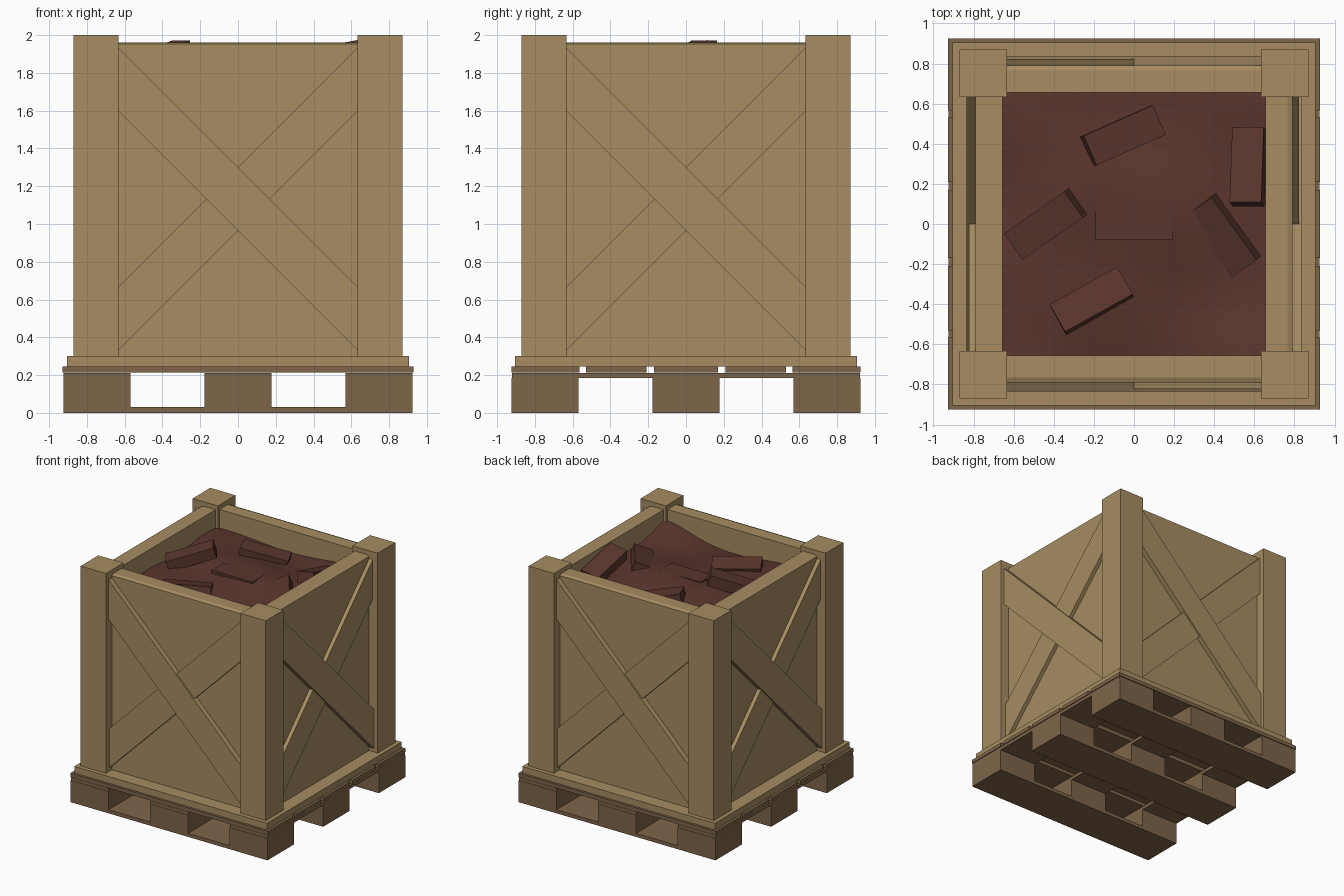
import bpy, bmesh, math
from mathutils import Matrix, Euler, Vector

if "Cube" in bpy.data.objects:
    bpy.data.objects.remove(bpy.data.objects["Cube"])


def mat(name, rgb):
    m = bpy.data.materials.new(name)
    m.diffuse_color = (*rgb, 1)
    m.use_nodes = True
    m.node_tree.nodes["Principled BSDF"].inputs["Base Color"].default_value = m.diffuse_color
    return m


TAN = mat("crate_wood", (0.385, 0.265, 0.122))
BROWN = mat("pallet_wood", (0.212, 0.129, 0.067))
RUST = mat("clay_red", (0.100, 0.036, 0.026))


def finish(bm, name, m):
    bmesh.ops.recalc_face_normals(bm, faces=bm.faces)
    me = bpy.data.meshes.new(name)
    bm.to_mesh(me)
    bm.free()
    me.materials.append(m)
    ob = bpy.data.objects.new(name, me)
    bpy.context.collection.objects.link(ob)
    return ob


def box(name, x0, x1, y0, y1, z0, z1, m):
    bm = bmesh.new()
    bmesh.ops.create_cube(bm, size=1)
    for v in bm.verts:
        v.co = Vector(((x0 + x1) / 2 + v.co.x * (x1 - x0),
                       (y0 + y1) / 2 + v.co.y * (y1 - y0),
                       (z0 + z1) / 2 + v.co.z * (z1 - z0)))
    return finish(bm, name, m)


def prism(name, pts, direction, m, turn):
    # extrude a closed outline, then turn it to one side of the crate
    bm = bmesh.new()
    f = bm.faces.new([bm.verts.new(p) for p in pts])
    r = bmesh.ops.extrude_face_region(bm, geom=[f])
    vs = [g for g in r["geom"] if isinstance(g, bmesh.types.BMVert)]
    bmesh.ops.translate(bm, verts=vs, vec=direction)
    bm.transform(Matrix.Rotation(turn, 4, 'Z'))
    return finish(bm, name, m)


# pallet: bottom runners, blocks, cross boards, top deck
ROWS = [(-0.925, -0.57), (-0.178, 0.178), (0.57, 0.925)]
for a, b in ROWS:
    box("pallet_runner", -0.925, 0.925, a, b, 0, 0.03, BROWN)
    box("pallet_cross_board", a, b, -0.922, 0.922, 0.184, 0.212, BROWN)
    for c, d in ROWS:
        box("pallet_block", a, b, c, d, 0.03, 0.184, BROWN)
for a, b in [(-0.925, -0.565), (-0.53, -0.21), (-0.17, 0.17), (0.21, 0.53), (0.565, 0.925)]:
    box("pallet_deck_board", -0.928, 0.928, a, b, 0.215, 0.246, BROWN)

# crate base and corner posts
box("crate_base", -0.905, 0.905, -0.905, 0.905, 0.246, 0.302, TAN)
for sx in (-1, 1):
    for sy in (-1, 1):
        xs, ys = sorted((0.633 * sx, 0.87 * sx)), sorted((0.633 * sy, 0.87 * sy))
        box("corner_post", *xs, *ys, 0.302, 2.0, TAN)

# four walls with crossed braces, all turned copies of the front
for k in range(4):
    t = k * math.pi / 2
    prof = [(-0.655, 0.302), (-0.79, 0.302), (-0.79, 1.952), (-0.765, 1.962), (-0.655, 1.962)]
    prism("wall_panel", [(-0.68, y, z) for y, z in prof], (1.36, 0, 0), TAN, t)
    for s, y, name in ((1, -0.835, "main_brace"), (-1, -0.823, "cross_brace")):
        pts = [(-0.635 * s, y, 1.935), (0.635 * s, y, 0.665),
               (0.635 * s, y, 0.33), (-0.635 * s, y, 1.60)]
        prism(name, pts, (0, -0.785 - y, 0), TAN, t)

# uneven clay heap
bm = bmesh.new()
bmesh.ops.create_grid(bm, x_segments=36, y_segments=36, size=0.66)
for v in bm.verts:
    x, y = v.co.x, v.co.y
    v.co.z = (1.79 + 0.03 * math.exp(-4 * (x * x + y * y))
              + 0.02 * math.sin(5 * x + 1) * math.cos(4.5 * y)
              + 0.012 * math.sin(9 * y + 4 * x)
              + 0.06 * math.exp(-14 * ((x - 0.66) ** 2 + (y + 0.66) ** 2))
              - 0.03 * math.exp(-6 * (x * x + (y + 0.7) ** 2))
              + 0.05 * math.exp(-20 * ((x + 0.38) ** 2 + (y - 0.06) ** 2)))
for f in bm.faces:
    f.smooth = True
finish(bm, "clay_heap", RUST)

# bricks lying on the heap: x, y, z, roll, pitch, heading in degrees
BRICKS = [(0, 0, 1.80, 0, 0, 0), (-0.055, 0.44, 1.81, 2, 12, 24),
          (-0.44, 0.0, 1.87, 0, -18, 35), (0.57, 0.285, 1.87, -11, 14, 88),
          (0.45, -0.055, 1.80, 22, 3, -54), (-0.21, -0.385, 1.80, -13, 2, 29)]
for x, y, z, rx, ry, rz in BRICKS:
    bm = bmesh.new()
    bmesh.ops.create_cube(bm, size=1)
    rot = Euler([math.radians(a) for a in (rx, ry, rz)]).to_matrix().to_4x4()
    bm.transform(Matrix.Translation((x, y, z)) @ rot @ Matrix.Diagonal((0.385, 0.16, 0.09, 1)))
    finish(bm, "brick", RUST)
